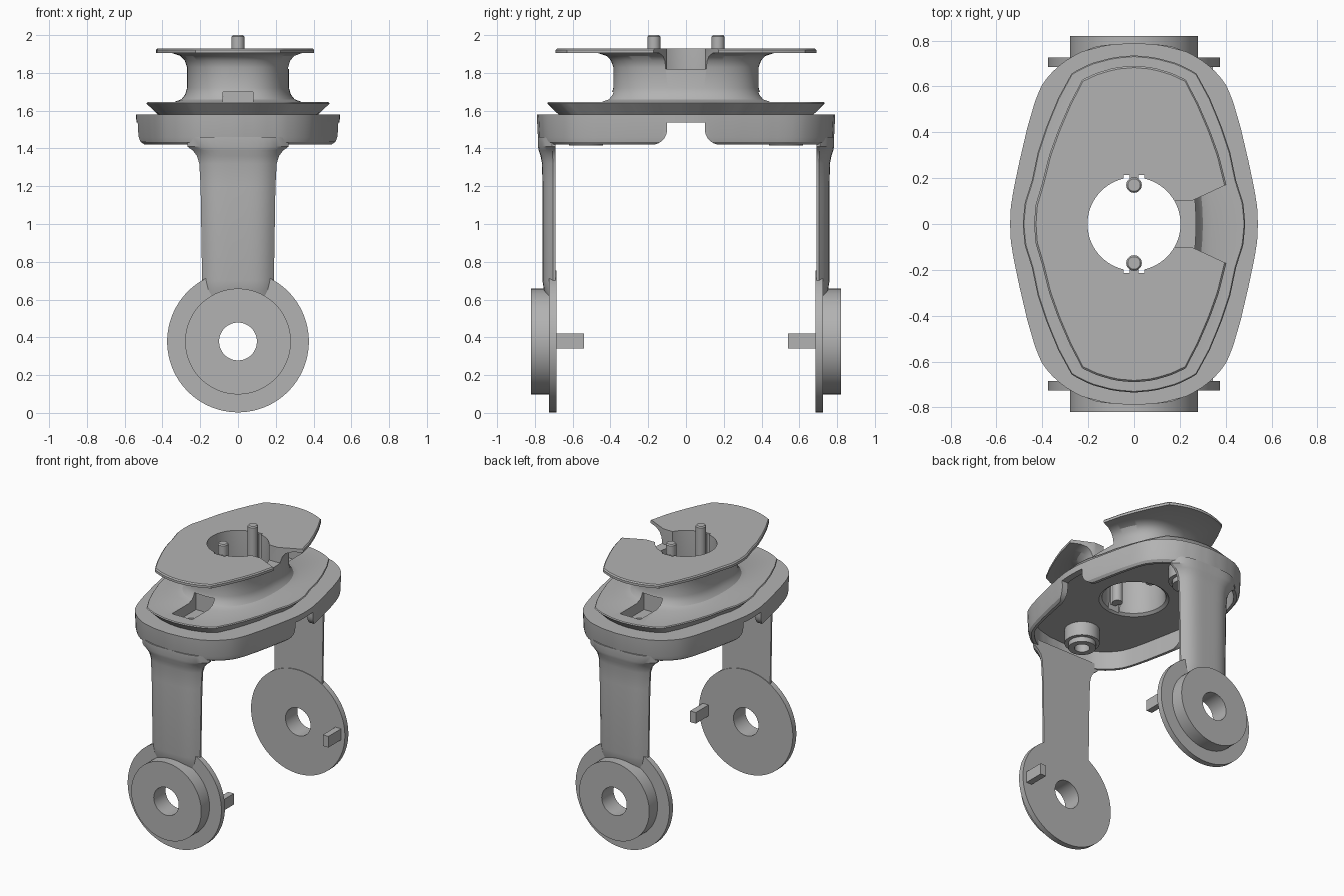
import bpy, bmesh
from math import sin, cos, pi, atan2, hypot

cube = bpy.data.objects.get("Cube")
if cube:
    bpy.data.objects.remove(cube, do_unlink=True)

grey = bpy.data.materials.new("plain_grey")
grey.use_nodes = True
colour = (0.45, 0.45, 0.45, 1)
grey.diffuse_color = colour
grey.node_tree.nodes["Principled BSDF"].inputs["Base Color"].default_value = colour

SIDES = 128
ANGLES = [2 * pi * i / SIDES for i in range(SIDES)]


def loft(name, rings, ring_closed=False):
    """Skin a list of rings; either cap both ends or join last to first."""
    bm = bmesh.new()
    loops = [[bm.verts.new(p) for p in ring] for ring in rings]
    n = len(loops[0])
    pairs = list(zip(loops, loops[1:]))
    if ring_closed:
        pairs.append((loops[-1], loops[0]))
    else:
        bm.faces.new(loops[0])
        bm.faces.new(loops[-1])
    for a, b in pairs:
        for i in range(n):
            j = (i + 1) % n
            bm.faces.new((a[i], a[j], b[j], b[i]))
    bmesh.ops.recalc_face_normals(bm, faces=bm.faces)
    mesh = bpy.data.meshes.new(name)
    bm.to_mesh(mesh)
    bm.free()
    mesh.materials.append(grey)
    obj = bpy.data.objects.new(name, mesh)
    bpy.context.collection.objects.link(obj)
    return obj


def prism_z(name, pts, lo, hi):
    return loft(name, [[(x, y, z) for x, y in pts] for z in (lo, hi)])


def prism_x(name, pts, lo, hi):
    return loft(name, [[(x, y, z) for y, z in pts] for x in (lo, hi)])


def box(name, x0, x1, y0, y1, z0, z1):
    return prism_z(name, [(x0, y0), (x1, y0), (x1, y1), (x0, y1)], z0, z1)


def circle(r, cx=0, cy=0, n=32):
    return [(cx + r * cos(2 * pi * i / n), cy + r * sin(2 * pi * i / n)) for i in range(n)]


def quarter_radius(pts, a):
    """Radius of a doubly symmetric outline, given its first quarter, at angle a."""
    c, s = abs(cos(a)), abs(sin(a))
    for (px, py), (qx, qy) in zip(pts, pts[1:]):
        cp, cq = px * s - py * c, qx * s - qy * c
        if cp >= -1e-9 and cq <= 1e-9:
            t = cp / (cp - cq)
            return hypot(px + t * (qx - px), py + t * (qy - py))
    return pts[-1][1]


def outline_ring(pts, z, inset=0):
    out = []
    for a in ANGLES:
        r = quarter_radius(pts, a) - inset
        out.append((r * cos(a), r * sin(a), z))
    return out


def neck_ring(outset, z, e=2.5):
    out = []
    for a in ANGLES:
        r = (abs(cos(a) / 0.27) ** e + abs(sin(a) / 0.385) ** e) ** (-1 / e) + outset
        out.append((r * cos(a), r * sin(a), z))
    return out


def bore_ring(r, z):
    return [(r * cos(a), r * sin(a), z) for a in ANGLES]


# Quarter outlines of the three stacked plates
flange = [(0.435, 0), (0.43, 0.08), (0.4, 0.18), (0.37, 0.3), (0.33, 0.41), (0.28, 0.525),
          (0.225, 0.63), (0.16, 0.66), (0.08, 0.683), (0, 0.69)]
rim = [(0.485, 0), (0.477, 0.09), (0.445, 0.19), (0.42, 0.31), (0.38, 0.43), (0.33, 0.55),
       (0.27, 0.66), (0.19, 0.7), (0.09, 0.727), (0, 0.735)]
skirt = [(0.54, 0), (0.538, 0.07), (0.525, 0.15), (0.5, 0.27), (0.465, 0.42), (0.43, 0.54),
         (0.405, 0.6), (0.37, 0.65), (0.31, 0.705), (0.235, 0.75), (0.12, 0.78), (0, 0.79)]

# Hollow body: bore, top flange, neck, deck, flared rim and skirt as one skin
body = loft("body", [
    bore_ring(0.23, 1.55), bore_ring(0.21, 1.565), bore_ring(0.203, 1.6), bore_ring(0.203, 1.93),
    outline_ring(flange, 1.93, 0.008), outline_ring(flange, 1.922), outline_ring(flange, 1.905),
    neck_ring(0.08, 1.905), neck_ring(0.035, 1.89), neck_ring(0.012, 1.865), neck_ring(0, 1.83),
    neck_ring(0, 1.72), neck_ring(0.01, 1.685), neck_ring(0.03, 1.66), neck_ring(0.07, 1.645),
    outline_ring(rim, 1.645, 0.005), outline_ring(rim, 1.638), outline_ring(rim, 1.58, 0.06),
    outline_ring(skirt, 1.58), outline_ring(skirt, 1.46, 0.006), outline_ring(skirt, 1.435, 0.012),
    outline_ring(skirt, 1.42, 0.028), outline_ring(skirt, 1.42, 0.05), outline_ring(skirt, 1.55, 0.05),
], ring_closed=True)

# Cutters: flange and neck gap, skirt side notches, deck pockets, screw holes, pin grooves
cutters = [prism_z("gap_cutter", [(0.1, -0.1), (0.25, -0.1), (0.6, -0.263), (0.6, 0.263),
                                  (0.25, 0.1), (0.1, 0.1)], 1.82, 2.1)]
half = [(0.1, 1.538)]
half += [(0.18 - 0.08 * cos(k * pi / 16), 1.5 - 0.08 * sin(k * pi / 16)) for k in range(9)]
half += [(0.18, 1.3)]
cutters.append(prism_x("notch_cutter", half + [(-y, z) for y, z in reversed(half)], -0.8, 0.8))
for s in (-1, 1):
    cutters.append(box("pocket_cutter", -0.08, 0.08, *sorted((s * 0.365, s * 0.64)), 1.57, 1.7))
    cutters.append(prism_z("hole_cutter", circle(0.05, 0, s * 0.53), 1.3, 1.75))
    cutters.append(box("groove_cutter", -0.045, 0.045, *sorted((s * 0.1, s * 0.214)), 1.4, 2.1))
for c in cutters:
    c.hide_render = True
    mod = body.modifiers.new(c.name, "BOOLEAN")
    mod.operation = "DIFFERENCE"
    mod.solver = "EXACT"
    mod.object = c
bpy.context.view_layer.update()
baked = bpy.data.meshes.new_from_object(body.evaluated_get(bpy.context.evaluated_depsgraph_get()))
body.modifiers.clear()
body.data = baked
for c in cutters:
    bpy.data.objects.remove(c, do_unlink=True)

parts = [body]


def leg_ring(s, z, w, t, n=16):
    """Flat inner face, gently domed outer face."""
    ring = [(-w, s * 0.69, z), (w, s * 0.69, z)]
    for i in range(n + 1):
        u = 1 - 2 * i / n
        ring.append((w * u, s * (0.69 + t * (1 - 0.8 * abs(u) ** 4)), z))
    return ring


def washer(name, profile, place):
    """Turned ring with a hole; place maps (a, b, height) to a position."""
    return loft(name, [[place(r * cos(a), r * sin(a), h) for a in ANGLES] for r, h in profile],
                ring_closed=True)


for s, side in ((-1, "front"), (1, "back")):
    # Leg with flared top and thinned foot
    stations = [(0.56, 0.165, 0.03), (0.6, 0.172, 0.045), (0.65, 0.183, 0.062), (0.7, 0.19, 0.07),
                (1.2, 0.198, 0.07), (1.32, 0.205, 0.072), (1.36, 0.217, 0.08),
                (1.39, 0.24, 0.09), (1.41, 0.268, 0.094), (1.46, 0.27, 0.094)]
    parts.append(loft(side + "_leg", [leg_ring(s, *st) for st in stations]))
    # Stepped hub disc with through hole
    parts.append(washer(side + "_hub",
                        [(0.1, 0.82), (0.28, 0.82), (0.28, 0.725), (0.375, 0.725),
                         (0.375, 0.685), (0.1, 0.685)],
                        lambda a, b, h: (a, s * h, 0.378 + b)))
    # Stop peg on the inner face of the hub
    parts.append(box(side + "_peg", 0.3, 0.345, *sorted((s * 0.54, s * 0.7)), 0.34, 0.42))
    # Screw boss under the deck
    parts.append(washer(side + "_screw_boss",
                        [(0.05, 1.415), (0.09, 1.415), (0.09, 1.45), (0.115, 1.45),
                         (0.115, 1.56), (0.05, 1.56)],
                        lambda a, b, h: (a, s * 0.53 + b, h)))
    # Locating pin and the rib that holds it to the bore
    pin = [[(x, y, z) for x, y in circle(r, 0, s * 0.17)]
           for r, z in ((0.034, 1.6), (0.034, 1.992), (0.027, 2.0))]
    parts.append(loft(side + "_pin", pin))
    parts.append(box(side + "_pin_rib", -0.02, 0.02, *sorted((s * 0.17, s * 0.23)), 1.6, 1.925))

# Smooth the round surfaces, keep the edges crisp
bpy.ops.object.select_all(action="DESELECT")
for p in parts:
    p.select_set(True)
bpy.context.view_layer.objects.active = body
bpy.ops.object.shade_smooth_by_angle(angle=0.52)
